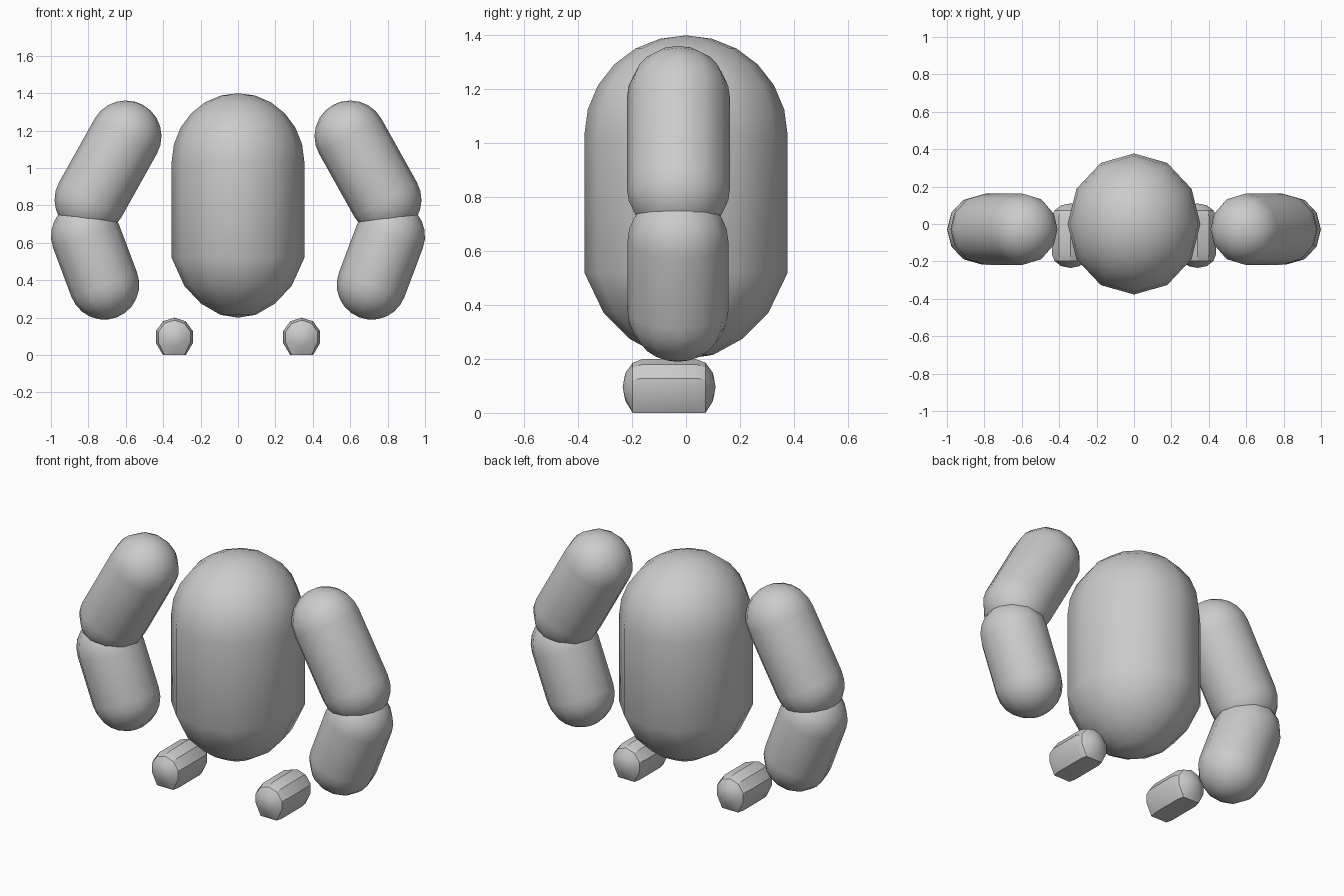
import bpy, bmesh, math
from mathutils import Vector

if "Cube" in bpy.data.objects:
    bpy.data.objects.remove(bpy.data.objects["Cube"])


def lathe(name, origin, axis, up, profile, sides, squash=1.0, floor=None, angle=40):
    """Spin (distance along axis, radius) pairs; first and last are poles."""
    d = Vector(axis).normalized()
    u = Vector(up)
    v = d.cross(u).normalized()
    o = Vector(origin)
    bm = bmesh.new()
    rings = []
    for t, r in profile[1:-1]:
        ring = []
        for i in range(sides):
            a = 2 * math.pi * i / sides
            p = o + d * t + u * (r * math.cos(a)) + v * (r * squash * math.sin(a))
            if floor is not None and p.z < 0.03:
                p.z = floor
            ring.append(bm.verts.new(p))
        rings.append(ring)
    for r0, r1 in zip(rings, rings[1:]):
        for i in range(sides):
            j = (i + 1) % sides
            bm.faces.new((r0[i], r0[j], r1[j], r1[i]))
    for ring, end in ((rings[0], profile[0]), (rings[-1], profile[-1])):
        pole = bm.verts.new(o + d * end[0])
        for i in range(sides):
            bm.faces.new((ring[i], ring[(i + 1) % sides], pole))
    bmesh.ops.recalc_face_normals(bm, faces=bm.faces)
    me = bpy.data.meshes.new(name)
    bm.to_mesh(me)
    bm.free()
    for p in me.polygons:
        p.use_smooth = True
    me.set_sharp_from_angle(angle=math.radians(angle))
    ob = bpy.data.objects.new(name, me)
    bpy.context.collection.objects.link(ob)
    return ob


def capsule(name, a, b, radius, sides=12, rings=6, cap=None, up=(0, 1, 0), **kw):
    """Capsule whose cap centres are a and b."""
    a, b = Vector(a), Vector(b)
    length = (b - a).length
    cap = cap or radius
    steps = [math.pi / 2 * i / rings for i in range(rings + 1)]
    prof = [(-cap * math.cos(s), radius * math.sin(s)) for s in steps]
    prof += [(length + cap * math.cos(s), radius * math.sin(s)) for s in reversed(steps)]
    return lathe(name, a, b - a, up, prof, sides, **kw)


# Body: slightly narrower across x, rounder at the top
top = [(1.03 + 0.37 * math.sin(math.radians(a)), 0.377 * math.cos(math.radians(a)))
       for a in (0, 15, 30, 45, 60, 75, 90)]
bottom = [(0.20, 0), (0.215, 0.10), (0.275, 0.21), (0.37, 0.305), (0.52, 0.377)]
lathe("body", (0, 0, 0), (0, 0, 1), (0, 1, 0), bottom + top, 12, squash=0.355 / 0.377)

# Arms and feet on both sides
for side, s in (("left", 1), ("right", -1)):
    capsule(side + "_upper_arm", (s * 0.60, -0.028, 1.17), (s * 0.79, -0.028, 0.83), 0.191)
    capsule(side + "_forearm", (s * 0.813, -0.03, 0.637), (s * 0.715, -0.03, 0.376), 0.187)
    # Ten-sided foot, flattened underneath
    capsule(side + "_foot", (s * 0.34, -0.16, 0.096), (s * 0.34, 0.035, 0.096), 0.104,
            sides=10, rings=3, cap=0.075, up=(0, 0, 1), floor=0.0, angle=32)
